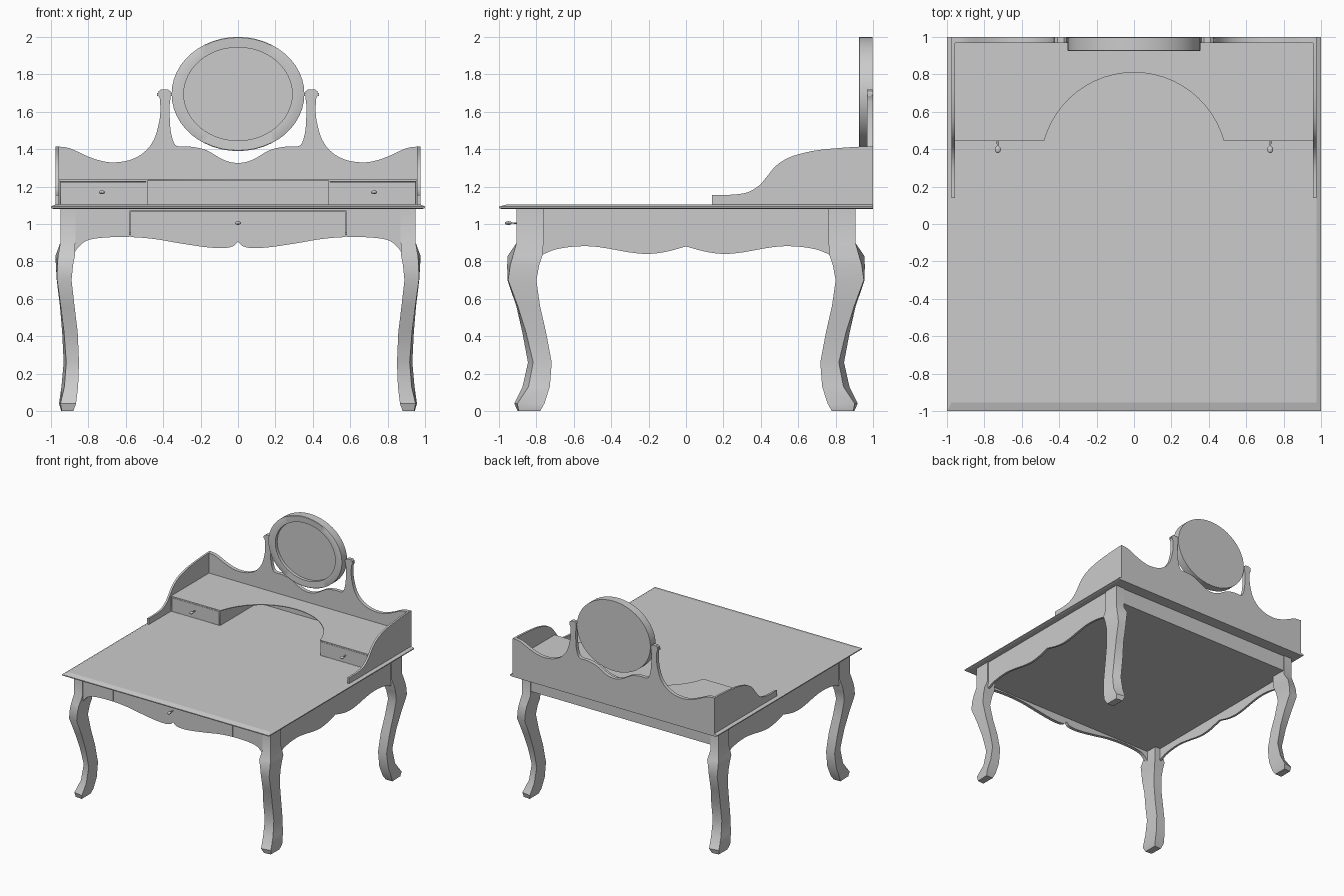
import bpy, bmesh, math
from mathutils import Vector

if "Cube" in bpy.data.objects:
    bpy.data.objects.remove(bpy.data.objects["Cube"])


def finish(name, bm, angle=30):
    bmesh.ops.recalc_face_normals(bm, faces=bm.faces[:])
    me = bpy.data.meshes.new(name)
    bm.to_mesh(me)
    bm.free()
    me.shade_smooth()
    me.set_sharp_from_angle(angle=math.radians(angle))
    ob = bpy.data.objects.new(name, me)
    bpy.context.collection.objects.link(ob)
    return ob


def spline(pts, n=4):
    """Catmull-Rom curve through 2D points."""
    p = [Vector(q) for q in pts]
    p = [2 * p[0] - p[1]] + p + [2 * p[-1] - p[-2]]
    out = []
    for i in range(1, len(p) - 2):
        a, b, c, d = p[i - 1:i + 3]
        for k in range(n):
            t = k / n
            out.append(tuple(0.5 * (2 * b + (c - a) * t + (2 * a - 5 * b + 4 * c - d) * t * t
                                    + (3 * b - a - 3 * c + d) * t ** 3)))
    return out + [tuple(p[-2])]


def mirrored(half):
    """Half outline running from +u to u = 0, completed on the other side."""
    return half + [(-u, v) for u, v in reversed(half[:-1])]


def loft(name, rings, angle=30):
    bm = bmesh.new()
    vs = [[bm.verts.new(p) for p in r] for r in rings]
    n = len(rings[0])
    for a, b in zip(vs, vs[1:]):
        for i in range(n):
            bm.faces.new((a[i], a[(i + 1) % n], b[(i + 1) % n], b[i]))
    bm.faces.new(vs[0])
    bm.faces.new(vs[-1])
    return finish(name, bm, angle)


def slab(name, pts, axis, lo, hi):
    """Prism from a 2D outline, extruded along the axis."""
    def place(u, v, w):
        return {'x': (w, u, v), 'y': (u, w, v), 'z': (u, v, w)}[axis]
    return loft(name, [[place(u, v, w) for u, v in pts] for w in (lo, hi)])


def box(name, x0, x1, y0, y1, z0, z1):
    return slab(name, [(x0, y0), (x1, y0), (x1, y1), (x0, y1)], 'z', z0, z1)


def turned(name, prof, x, z, rx, rz, n):
    """Elliptical turning along y from (radius factor, y) pairs."""
    ang = [2 * math.pi * i / n for i in range(n)]
    return loft(name, [[(x + rx * r * math.cos(a), y, z + rz * r * math.sin(a)) for a in ang]
                       for r, y in prof], 35)


def knob(name, x, y, z):
    prof = [(0.4, y + 0.01), (0.35, y - 0.026)]
    prof += [(max(0.05, math.sin(t)), y - 0.045 + 0.019 * math.cos(t))
             for t in (math.pi * k / 8 for k in range(1, 9))]
    turned(name, prof, x, z, 0.016, 0.01, 12)


# Table top with a sloped front and side edge
def rect(x, y0, z):
    return [(-x, y0, z), (x, y0, z), (x, 1, z), (-x, 1, z)]


loft("table_top", [rect(0.985, -0.985, 1.08), rect(1, -1, 1.085), rect(1, -1, 1.093),
                   rect(0.975, -0.955, 1.105)], 10)

# Cabriole legs: z, x outer, x inner, y outer, y inner, pull-in of the outer corner
LEG = [(1.08, .95, .87, .905, .762, 0), (.90, .95, .87, .905, .762, 0),
       (.83, .976, .872, .953, .768, .014), (.78, .974, .882, .956, .785, .008),
       (.70, .969, .89, .955, .80, .002), (.56, .952, .874, .907, .78, .004),
       (.42, .94, .857, .875, .748, .010), (.26, .932, .85, .845, .718, .014),
       (.13, .944, .855, .874, .728, .016), (.04, .957, .866, .918, .757, .008),
       (0, .945, .88, .90, .78, .003)]
for sx, side in ((-1, "left"), (1, "right")):
    for sy, end in ((-1, "front"), (1, "back")):
        loft(f"{end}_{side}_leg",
             [[(sx * x, sy * y, z) for x, y in
               ((xi, yi), (xo, yi), (xo - c, yo - 2 * c), (xi, yo))]
              for z, xo, xi, yo, yi, c in LEG], 38)

# Front apron, cut around a drawer front that follows the same curve
front = spline([(.88, .835), (.86, .868), (.81, .91), (.72, .927), (.58, .93), (.45, .92),
                (.3, .895), (.16, .875), (.07, .872), (.025, .882), (0, .905)], 5)
end_curve = [p for p in front if p[0] > 0.585]
mid_curve = [p for p in front if p[0] < 0.573]
for s, side in ((-1, "left"), (1, "right")):
    outline = [(.88, 1.08)] + end_curve + [(.58, .93), (.58, 1.08)]
    slab(f"front_apron_{side}", [(s * u, v) for u, v in outline], 'y', -0.897, -0.865)
box("front_rail", -0.58, 0.58, -0.897, -0.865, 1.07, 1.08)
slab("front_drawer", mirrored([(.576, 1.066), (.576, .93)] + mid_curve), 'y', -0.897, -0.868)
knob("front_drawer_knob", 0, -0.905, 1.005)

# Scalloped side aprons and plain back apron
scallop = spline([(.77, .835), (.7, .863), (.6, .879), (.5, .88), (.4, .866), (.3, .848),
                  (.2, .84), (.1, .853), (0, .88)])
for s, side in ((-1, "left"), (1, "right")):
    slab(f"{side}_apron", mirrored([(.77, 1.08)] + scallop), 'x', s * 0.941, s * 0.922)
box("back_apron", -0.88, 0.88, 0.865, 0.897, 0.94, 1.08)

# Closed underside panel between the aprons
box("bottom_panel", -0.923, 0.923, -0.867, 0.867, 0.942, 0.955)

# Hutch back panel with the two mirror posts in one outline
outer = spline([(.97, 1.415), (.9, 1.405), (.8, 1.36), (.72, 1.335), (.65, 1.33), (.57, 1.345),
                (.5, 1.385), (.45, 1.45), (.425, 1.53), (.415, 1.6), (.418, 1.67)])
head = [(.428, 1.69), (.424, 1.71), (.41, 1.72), (.375, 1.72), (.362, 1.71), (.36, 1.68)]
inner = spline([(.365, 1.64), (.365, 1.57), (.36, 1.5), (.345, 1.44), (.32, 1.415), (.25, 1.413),
                (.17, 1.395), (.1, 1.355), (.05, 1.333), (0, 1.325)])
slab("hutch_back", mirrored([(.97, 1.10)] + outer + head + inner), 'y', 0.968, 1.0)

# Hutch side panels
swoop = spline([(.14, 1.155), (.25, 1.157), (.33, 1.17), (.39, 1.205), (.43, 1.25), (.48, 1.31),
                (.55, 1.355), (.65, 1.385), (.75, 1.40), (.9, 1.412), (1, 1.415)])
for s, side in ((-1, "left"), (1, "right")):
    slab(f"hutch_{side}_side", [(1, 1.10), (.14, 1.10)] + swoop, 'x', s * 0.975, s * 0.958)

# Shelf with an arched cut-out in its front edge
r = (0.48 ** 2 + 0.365 ** 2) / (2 * 0.365)
half = math.asin(0.48 / r)
arch = [(r * math.sin(a), 0.81 - r + r * math.cos(a))
        for a in (half * (1 - k / 12) for k in range(13))]
slab("hutch_shelf", mirrored([(.96, .975), (.96, .443)] + arch), 'z', 1.232, 1.238)

# Small drawer boxes with a grooved front and a knob
for s, side in ((-1, "left"), (1, "right")):
    ob = box(f"{side}_small_drawer", min(s * .958, s * .485), max(s * .958, s * .485),
             0.444, 0.972, 1.10, 1.233)
    bm = bmesh.new()
    bm.from_mesh(ob.data)
    face = [f for f in bm.faces if f.normal.y < -0.9]
    bmesh.ops.inset_region(bm, faces=face, thickness=0.009)
    bmesh.ops.inset_region(bm, faces=face, thickness=0.001, depth=-0.01)
    bmesh.ops.inset_region(bm, faces=face, thickness=0.001, depth=0.01)
    bm.to_mesh(ob.data)
    bm.free()
    knob(f"{side}_small_drawer_knob", s * 0.728, 0.443, 1.17)

# Oval mirror: deep rim with recessed glass
turned("mirror", [(.02, .998), (1, .998), (1, .927), (.99, .925), (.817, .928), (.817, .955),
                  (.02, .955)], 0, 1.695, 0.355, 0.305, 48)

# Pivot pins between posts and mirror
for s, side in ((-1, "left"), (1, "right")):
    a, b = sorted((s * 0.34, s * 0.432))
    box(f"{side}_mirror_pivot", a, b, 0.972, 0.992, 1.685, 1.70)
